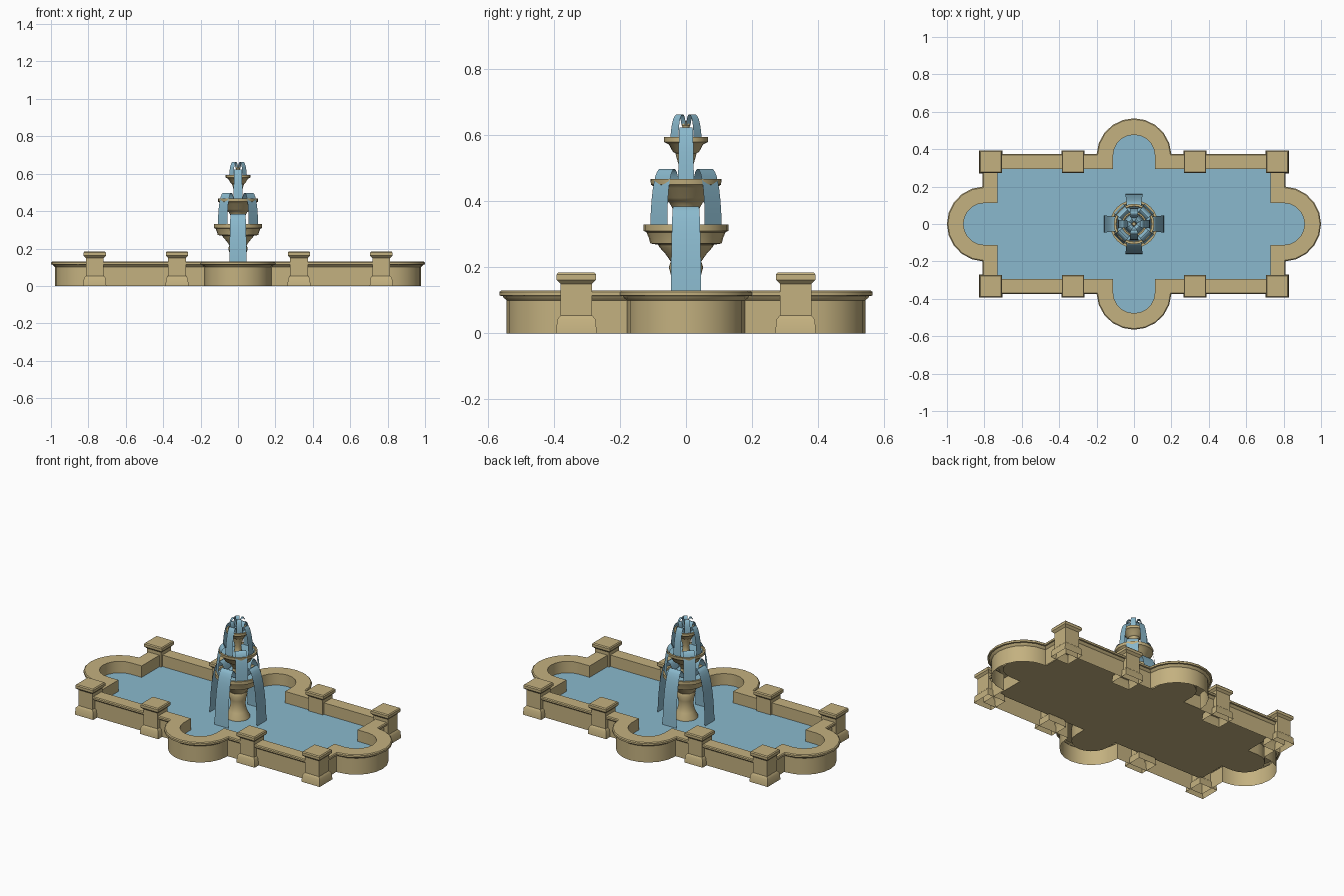
import bpy, bmesh, math
from mathutils import Matrix

if "Cube" in bpy.data.objects:
    bpy.data.objects.remove(bpy.data.objects["Cube"])


def material(name, rgb):
    m = bpy.data.materials.new(name)
    m.diffuse_color = (*rgb, 1)
    m.use_nodes = True
    m.node_tree.nodes["Principled BSDF"].inputs["Base Color"].default_value = m.diffuse_color
    return m


STONE = material("sandstone", (0.55, 0.44, 0.215))
WATER = material("pool_water", (0.255, 0.485, 0.61))


def finish(bm, name, mat, recalc=True):
    bmesh.ops.remove_doubles(bm, verts=bm.verts, dist=1e-5)
    if recalc:
        bmesh.ops.recalc_face_normals(bm, faces=bm.faces)
    me = bpy.data.meshes.new(name)
    bm.to_mesh(me)
    bm.free()
    ob = bpy.data.objects.new(name, me)
    me.materials.append(mat)
    bpy.context.collection.objects.link(ob)
    bpy.ops.object.select_all(action='DESELECT')
    ob.select_set(True)
    bpy.context.view_layer.objects.active = ob
    bpy.ops.object.shade_smooth_by_angle(angle=math.radians(35))
    return ob


def loft(bm, rings, closed=True):
    rows = [[bm.verts.new(p) for p in r] for r in rings]
    for a, b in zip(rows, rows[1:]):
        n = len(a)
        for i in range(n if closed else n - 1):
            j = (i + 1) % n
            bm.faces.new((a[i], a[j], b[j], b[i]))
    return rows


# Pool outline: rectangle with a round lobe on every side, inset by d
def outline(d, z, seg=10):
    r = 0.2 - d * 1.1
    wx, wy = 0.81 - d, 0.375 - d
    pts = []
    for k in range(4):
        wall, c = ((wx, 0.80), (wy, 0.365))[k % 2]
        other = wy if k % 2 == 0 else wx
        a0 = math.asin(max(0, wall - c) / r)
        local = [(wall, -r * math.cos(a0))]
        for i in range(seg + 1):
            a = -math.pi / 2 + a0 + (math.pi - 2 * a0) * i / seg
            local.append((c + r * math.cos(a), r * math.sin(a)))
        local += [(wall, r * math.cos(a0)), (wall, other)]
        ca, sa = round(math.cos(k * math.pi / 2)), round(math.sin(k * math.pi / 2))
        pts += [(u * ca - v * sa, u * sa + v * ca, z) for u, v in local]
    return pts


# Basin wall with moulded coping, open underneath
bm = bmesh.new()
wall_profile = [(.02, 0), (.02, .1), (.012, .107), (.009, .113), (0, .114),
                (0, .125), (.005, .13), (.08, .13), (.08, .05)]
loft(bm, [outline(d, z) for d, z in wall_profile])
finish(bm, "basin_wall", STONE)

# Floor and water surface
for name, z, mat in (("basin_floor", .05, STONE), ("basin_water", .06, WATER)):
    bm = bmesh.new()
    bmesh.ops.remove_doubles(bm, verts=[bm.verts.new(p) for p in outline(.08, z)], dist=1e-5)
    bm.verts.ensure_lookup_table()
    f = bm.faces.new(list(bm.verts))
    f.normal_update()
    if (f.normal.z > 0) != (mat == WATER):
        f.normal_flip()
    bmesh.ops.triangulate(bm, faces=[f])
    finish(bm, name, mat, recalc=False)

# Square posts along both long walls
post_profile = [(.062, 0), (.058, .042), (.048, .054), (.048, .15), (.058, .16),
                (.06, .162), (.06, .178), (.055, .184)]
for x in (-.766, -.326, .326, .766):
    for y in (-.332, .332):
        bm = bmesh.new()
        rows = loft(bm, [[(x + s * h, y + t * h, z) for s, t in
                          ((-1, -1), (1, -1), (1, 1), (-1, 1))] for h, z in post_profile])
        bm.faces.new(rows[-1])
        finish(bm, "post", STONE)


# Turned parts of the tiered fountain
def lathe(name, profile, mat, n=24):
    bm = bmesh.new()
    rows = loft(bm, [[(r * math.cos(2 * math.pi * i / n), r * math.sin(2 * math.pi * i / n), z)
                      for i in range(n)] for r, z in profile])
    bm.faces.new(rows[-1])
    finish(bm, name, mat)


lathe("lower_tier", [(.068, .055), (.066, .07), (.05, .1), (.042, .135), (.044, .17), (.052, .2),
                     (.046, .217), (.062, .24), (.08, .26), (.084, .268), (.108, .272),
                     (.113, .29), (.12, .306), (.128, .31), (.128, .33), (.115, .33),
                     (.105, .305)], STONE)
lathe("middle_tier", [(.042, .3), (.032, .335), (.03, .36), (.042, .38), (.05, .395),
                      (.058, .4), (.075, .41), (.09, .44), (.106, .45), (.108, .467),
                      (.096, .467), (.086, .445)], STONE)
lathe("upper_tier", [(.03, .44), (.02, .465), (.018, .495), (.028, .53), (.032, .545),
                     (.04, .55), (.052, .572), (.066, .579), (.066, .594), (.057, .594),
                     (.05, .578)], STONE)
lathe("finial", [(.018, .575), (.01, .595), (.009, .62), (.013, .63), (.008, .643)], STONE, 12)

# Water lying in each bowl
for name, r, z in (("lower", .113, .322), ("middle", .094, .46), ("upper", .055, .587)):
    bm = bmesh.new()
    bmesh.ops.create_circle(bm, cap_ends=True, segments=24, radius=r,
                            matrix=Matrix.Translation((0, 0, z)))
    finish(bm, name + "_bowl_water", WATER)


# Falling sheets of water: thin ribbons on a Bezier path, four per tier
def streams(name, ctrl, w0, w1, turn, n=12):
    for k in range(4):
        bm = bmesh.new()
        rot = Matrix.Rotation(turn + k * math.pi / 2, 4, 'Z')
        rings = []
        for i in range(n + 1):
            t = i / n
            b = ((1 - t) ** 3, 3 * t * (1 - t) ** 2, 3 * t * t * (1 - t), t ** 3)
            r = sum(c * p[0] for c, p in zip(b, ctrl))
            z = sum(c * p[1] for c, p in zip(b, ctrl))
            w = (w0 + (w1 - w0) * t) / 2
            rings.append([(r, -w, z), (r, w, z)])
        loft(bm, rings, closed=False)
        bm.transform(rot)
        bmesh.ops.recalc_face_normals(bm, faces=bm.faces)
        bm.faces.ensure_lookup_table()
        f = bm.faces[-1]
        c = f.calc_center_median()
        if f.normal.x * c.x + f.normal.y * c.y < 0:
            bmesh.ops.reverse_faces(bm, faces=bm.faces)
        finish(bm, name, WATER, recalc=False)


D = math.pi / 4
streams("lower_stream", [(.07, .33), (.085, .43), (.15, .42), (.16, .06)], .07, .094, 0)
streams("middle_stream", [(.06, .46), (.07, .525), (.115, .525), (.117, .31)], .055, .073, D)
streams("upper_stream", [(.03, .58), (.04, .655), (.08, .645), (.088, .455)], .034, .048, 0)
streams("crown_stream", [(.01, .63), (.015, .68), (.048, .68), (.05, .58)], .018, .035, D)
